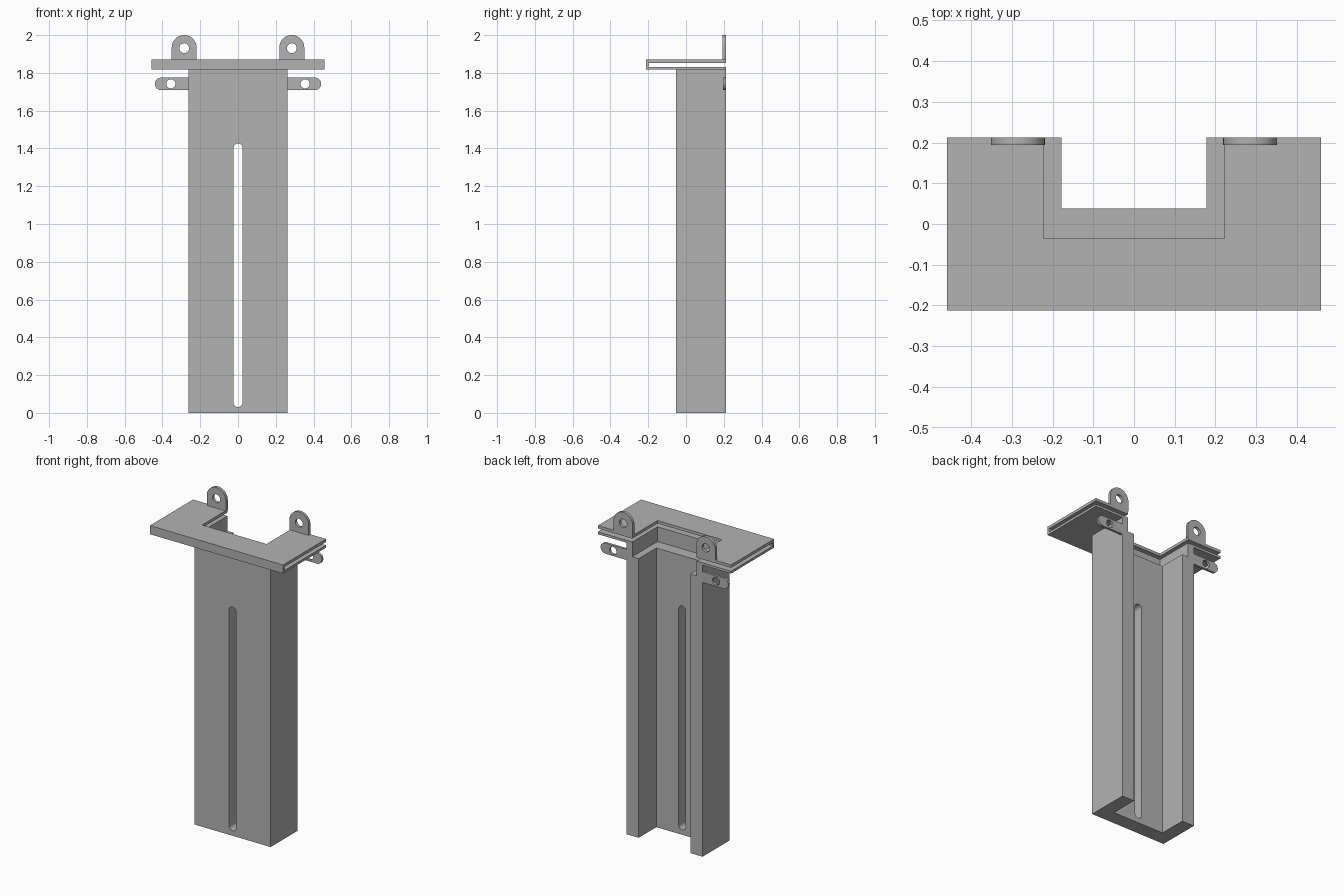
import bpy
import bmesh
from math import sin, cos, pi
from mathutils import Vector

if "Cube" in bpy.data.objects:
    bpy.data.objects.remove(bpy.data.objects["Cube"], do_unlink=True)

GREY = (0.45, 0.45, 0.45, 1)
mat = bpy.data.materials.new("plain grey")
mat.use_nodes = True
mat.diffuse_color = GREY
mat.node_tree.nodes["Principled BSDF"].inputs["Base Color"].default_value = GREY

BACK = 0.212


def prism(name, outline, axis, lo, hi):
    """Extrude a flat outline along y (outline is x, z) or z (outline is x, y)."""
    bm = bmesh.new()
    verts = [bm.verts.new((a, lo, b) if axis == "y" else (a, b, lo)) for a, b in outline]
    face = bm.faces.new(verts)
    new = bmesh.ops.extrude_face_region(bm, geom=[face])["geom"]
    move = Vector((0, hi - lo, 0)) if axis == "y" else Vector((0, 0, hi - lo))
    bmesh.ops.translate(bm, vec=move, verts=[v for v in new if isinstance(v, bmesh.types.BMVert)])
    bmesh.ops.recalc_face_normals(bm, faces=bm.faces)
    mesh = bpy.data.meshes.new(name)
    bm.to_mesh(mesh)
    bm.free()
    mesh.materials.append(mat)
    obj = bpy.data.objects.new(name, mesh)
    bpy.context.collection.objects.link(obj)
    return obj


def u_shape(outer, inner, front, floor):
    """Channel section, open towards the back."""
    half = [(outer, front), (outer, BACK), (inner, BACK), (inner, floor)]
    return half + [(-x, y) for x, y in reversed(half)]


def arc(cx, cz, r, start, end, steps=24):
    angles = [start + (end - start) * i / steps for i in range(steps + 1)]
    return [(cx + r * cos(a), cz + r * sin(a)) for a in angles]


def circle(cx, cz, r):
    return arc(cx, cz, r, 0, 2 * pi, 32)[:-1]


def cut(obj, outline):
    """Cut an outline straight through the part from front to back."""
    cutter = prism("cutter", outline, "y", -1, 1)
    cutter.hide_render = True
    mod = obj.modifiers.new("hole", "BOOLEAN")
    mod.operation = "DIFFERENCE"
    mod.solver = "EXACT"
    mod.object = cutter
    bpy.context.view_layer.objects.active = obj
    bpy.ops.object.modifier_apply(modifier=mod.name)
    bpy.data.objects.remove(cutter, do_unlink=True)


def smooth(obj):
    bpy.ops.object.select_all(action="DESELECT")
    obj.select_set(True)
    bpy.context.view_layer.objects.active = obj
    bpy.ops.object.shade_smooth_by_angle()


# Channel column with a long slot in its front wall
column = prism("column", u_shape(0.263, 0.178, -0.054, 0.038), "z", 0, 1.74)
slot = arc(0, 1.402, 0.024, 0, pi) + arc(0, 0.055, 0.024, pi, 2 * pi)
cut(column, slot)
smooth(column)

# Thinner channel walls above the inner ledge
prism("column_top", u_shape(0.263, 0.222, -0.054, -0.036), "z", 1.74, 1.82)

# Twin flange plates joined by a strip along the front
for name, lo, hi in (("lower_plate", 1.817, 1.832), ("upper_plate", 1.853, 1.871)):
    prism(name, u_shape(0.459, 0.222, -0.212, -0.036), "z", lo, hi)
strip = [(-0.459, -0.212), (0.459, -0.212), (0.459, -0.198), (-0.459, -0.198)]
prism("front_strip", strip, "z", 1.832, 1.853)

# Mounting ears on each side
for side, s in (("left", 1), ("right", -1)):
    ear = [(0.219, 1.871), (0.351, 1.871)] + arc(0.285, 1.934, 0.066, 0, pi)
    upper = prism(side + "_upper_ear", [(s * x, z) for x, z in ear], "y", 0.194, BACK)
    cut(upper, circle(s * 0.285, 1.931, 0.026))
    smooth(upper)

    ear = [(0.255, 1.775), (0.255, 1.709)] + arc(0.407, 1.742, 0.033, -pi / 2, pi / 2)
    lower = prism(side + "_lower_ear", [(s * x, z) for x, z in ear], "y", 0.197, BACK)
    cut(lower, circle(s * 0.355, 1.742, 0.024))
    smooth(lower)
